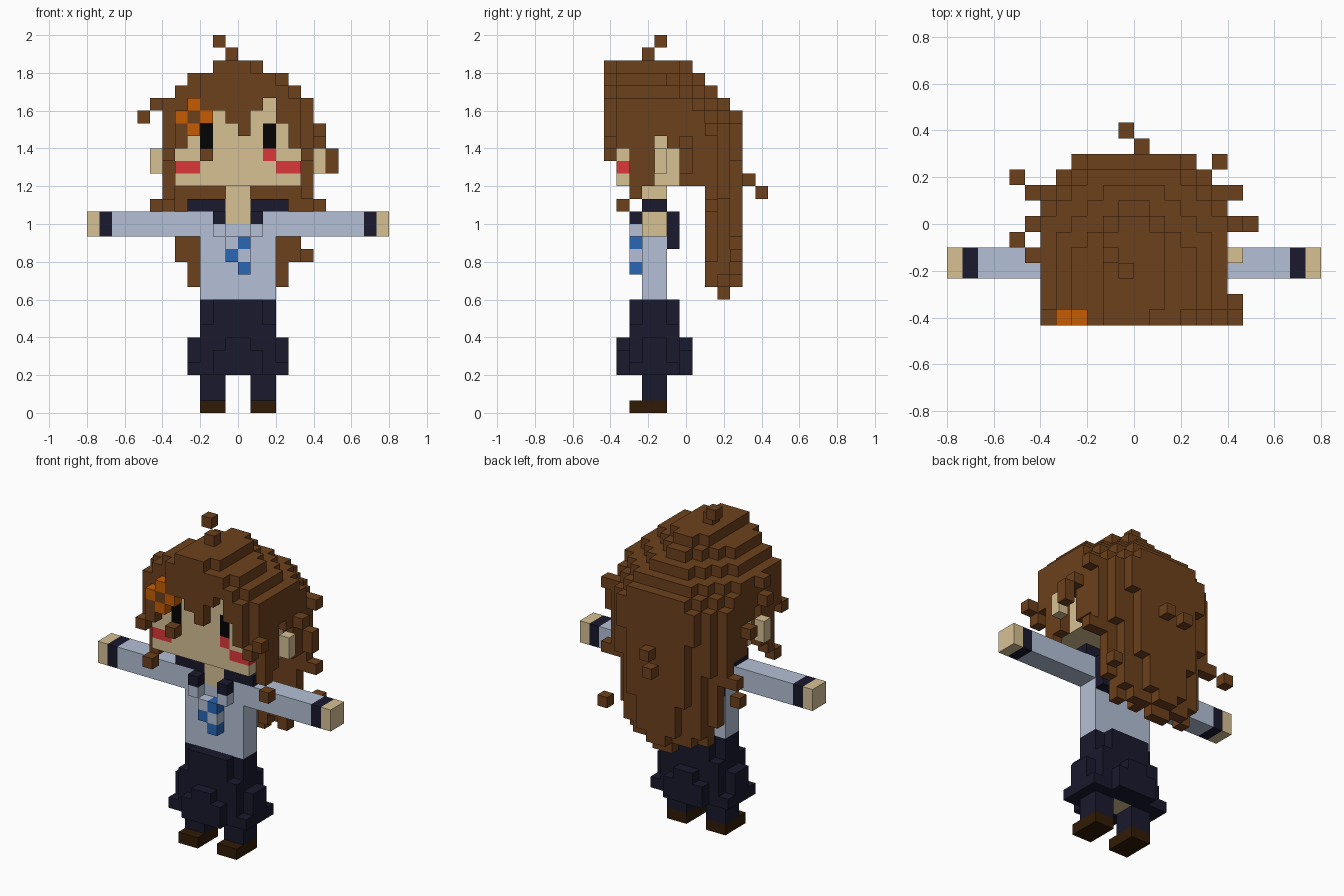
import bpy, bmesh

if "Cube" in bpy.data.objects:
    bpy.data.objects.remove(bpy.data.objects["Cube"])

U = 1 / 15          # edge of one cube
cells = {}          # (x, y, z) -> (part, colour); later parts overwrite earlier ones


def srgb(r, g, b):
    return tuple((c / 255 / 12.92 if c < 11 else ((c / 255 + 0.055) / 1.055) ** 2.4)
                 for c in (r, g, b)) + (1,)


PALETTE = {
    "hair_brown": srgb(109, 65, 28), "skin_tan": srgb(215, 193, 148),
    "navy": srgb(25, 25, 46), "shirt_grey_blue": srgb(180, 192, 214),
    "ribbon_blue": srgb(41, 103, 181), "cheek_red": srgb(220, 55, 58),
    "eye_black": srgb(3, 3, 3), "flower_orange": srgb(198, 92, 2),
    "shoe_brown": srgb(49, 27, 5),
}
mats = {}
for n, c in PALETTE.items():
    mats[n] = bpy.data.materials.new(n)
    mats[n].diffuse_color = c


def box(part, col, x, y, z, mirror=False):
    """Fill cubes in half-open ranges; a single number means one cube."""
    x, y, z = [(v, v + 1) if isinstance(v, int) else v for v in (x, y, z)]
    for i in range(*x):
        for j in range(*y):
            for k in range(*z):
                cells[i, j, k] = (part, col)
                if mirror:
                    cells[-1 - i, j, k] = (part, col)


H, S, N, W = "hair_brown", "skin_tan", "navy", "shirt_grey_blue"

# shoes and legs
box("shoes", "shoe_brown", (1, 3), (2, 5), 0, True)
box("legs", N, (1, 3), (3, 5), (1, 4), True)

# gathered shorts: cross-shaped waist, square middle, puffed lower part
box("shorts", N, (-3, 3), (3, 5), (3, 9))
box("shorts", N, (-2, 2), (2, 6), (3, 9))
box("shorts", N, (-3, 3), (2, 6), (3, 7))
box("shorts", N, (-1, 1), (1, 7), (4, 6))
box("shorts", N, (-2, 2), (1, 7), (3, 5))
box("shorts", N, (-4, 4), (3, 5), (4, 6))
box("shorts", N, (-4, 4), (2, 6), (3, 4))
box("hips", S, (-1, 1), (3, 5), 3)

# shirt, sleeves, cuffs, hands
box("shirt", W, (-3, 3), (3, 5), (9, 16))
box("sleeves", W, (3, 10), (3, 5), (14, 16), True)
box("cuffs", N, 10, (3, 5), (14, 16), True)
box("hands", S, 11, (3, 5), (14, 16), True)

# collar, neck, ribbon
box("collar", N, (1, 4), (3, 5), 16, True)
box("collar", N, (-3, 3), 5, (13, 16))
box("collar", N, 1, 2, 15, True)
box("shirt", W, 1, 2, 14, True)
box("neck", S, (-1, 1), (3, 5), (15, 18))
box("shirt", W, (-1, 1), 2, (12, 14))
for x, z in ((0, 13), (-1, 12), (0, 11)):
    box("ribbon", "ribbon_blue", x, 2, z)

# hair cap: layers (height, half width, back end, first rounded row) shrinking to the crown
layers = [(k, 6, 11, 9) for k in range(18, 23)]
layers += [(23, 6, 11, 8), (24, 6, 10, 7), (25, 5, 9, 6), (26, 4, 8, 5), (27, 2, 7, 6)]
for k, half, end, first in layers:
    for j in range(1, end):
        w = half - max(0, j - first + 1)
        if k < 20 and j > 8:                      # hair narrows below the dome
            w -= 1
        box("hair", H, (-w, w), j, k)

# long back hair: ragged strand ends by distance from the centre line, for each row
strands = {8: (11, 10, 11, 10, 12, 16), 9: (9, 10, 10, 11, 17), 10: (10, 11, 14, 18)}
for j, ends in strands.items():
    for d, low in enumerate(ends):
        box("hair", H, d, j, (low, 18), True)
box("hair", H, 4, 9, (18, 20), True)

# head, leaving a one-cube hair shell on the sides
box("head", S, (-5, 5), (1, 8), (18, 24))
box("head", S, 2, 1, 24)
for k in range(18, 24):                       # openings in the side hair
    for j, low in enumerate((21, 21, 17, 18, 22, 21)):
        if k < low:
            for x in (-6, 5):
                cells.pop((x, j, k), None)
box("hair", H, 5, 2, 17, True)
box("ears", S, 6, 4, (19, 21), True)

# face
box("eyes", "eye_black", 2, 1, (21, 23), True)
box("cheeks", "cheek_red", (3, 5), 1, 19, True)
box("cheeks", "cheek_red", 2, 1, 20, True)

# fringe: lowest cube of every column from left to right, stepped at the top
for x, low, top in zip(range(-5, 5), (21, 22, 23, 24, 23, 22, 24, 25, 23, 21),
                       (24, 25, 27, 28, 28, 28, 27, 27, 26, 25)):
    box("fringe", H, x, 0, (low, top))
box("fringe", H, 5, 0, 20, True)
box("fringe", H, -3, 0, 20)

# flower
for x, z in ((-4, 24), (-5, 23), (-3, 23), (-4, 22)):
    box("flower", "flower_orange", x, 0, z)

# loose curls
for c in ((-2, 4, 29), (-1, 3, 28), (-1, 12, 17), (0, 11, 18), (5, 10, 12),
          (6, 8, 16), (6, 8, 22), (6, 0, 21), (6, 1, 16), (7, 6, 19), (7, 6, 20),
          (6, 6, 21), (-8, 5, 23), (-7, 4, 24), (-7, 6, 20), (-7, 8, 16),
          (-8, 9, 15), (-6, 1, 16)):
    box("loose_curls", H, *c)

# turn the outer faces of each part into one mesh
FACES = {
    (1, 0, 0): ((1, 0, 0), (1, 1, 0), (1, 1, 1), (1, 0, 1)),
    (-1, 0, 0): ((0, 0, 0), (0, 0, 1), (0, 1, 1), (0, 1, 0)),
    (0, 1, 0): ((0, 1, 0), (0, 1, 1), (1, 1, 1), (1, 1, 0)),
    (0, -1, 0): ((0, 0, 0), (1, 0, 0), (1, 0, 1), (0, 0, 1)),
    (0, 0, 1): ((0, 0, 1), (1, 0, 1), (1, 1, 1), (0, 1, 1)),
    (0, 0, -1): ((0, 0, 0), (0, 1, 0), (1, 1, 0), (1, 0, 0)),
}
for part, col in sorted(set(cells.values())):
    bm = bmesh.new()
    for (i, j, k), owner in cells.items():
        if owner != (part, col):
            continue
        for (a, b, c), corners in FACES.items():
            if (i + a, j + b, k + c) not in cells:
                bm.faces.new([bm.verts.new(((i + p) * U, (j + q - 6.5) * U, (k + r) * U))
                              for p, q, r in corners])
    bmesh.ops.remove_doubles(bm, verts=bm.verts[:], dist=0.001)
    me = bpy.data.meshes.new(part)
    bm.to_mesh(me)
    bm.free()
    me.materials.append(mats[col])
    bpy.context.collection.objects.link(bpy.data.objects.new(part, me))

for m in bpy.data.materials:
    if m.users and not m.is_grease_pencil:
        m.use_nodes = True
        m.node_tree.nodes["Principled BSDF"].inputs["Base Color"].default_value = m.diffuse_color
